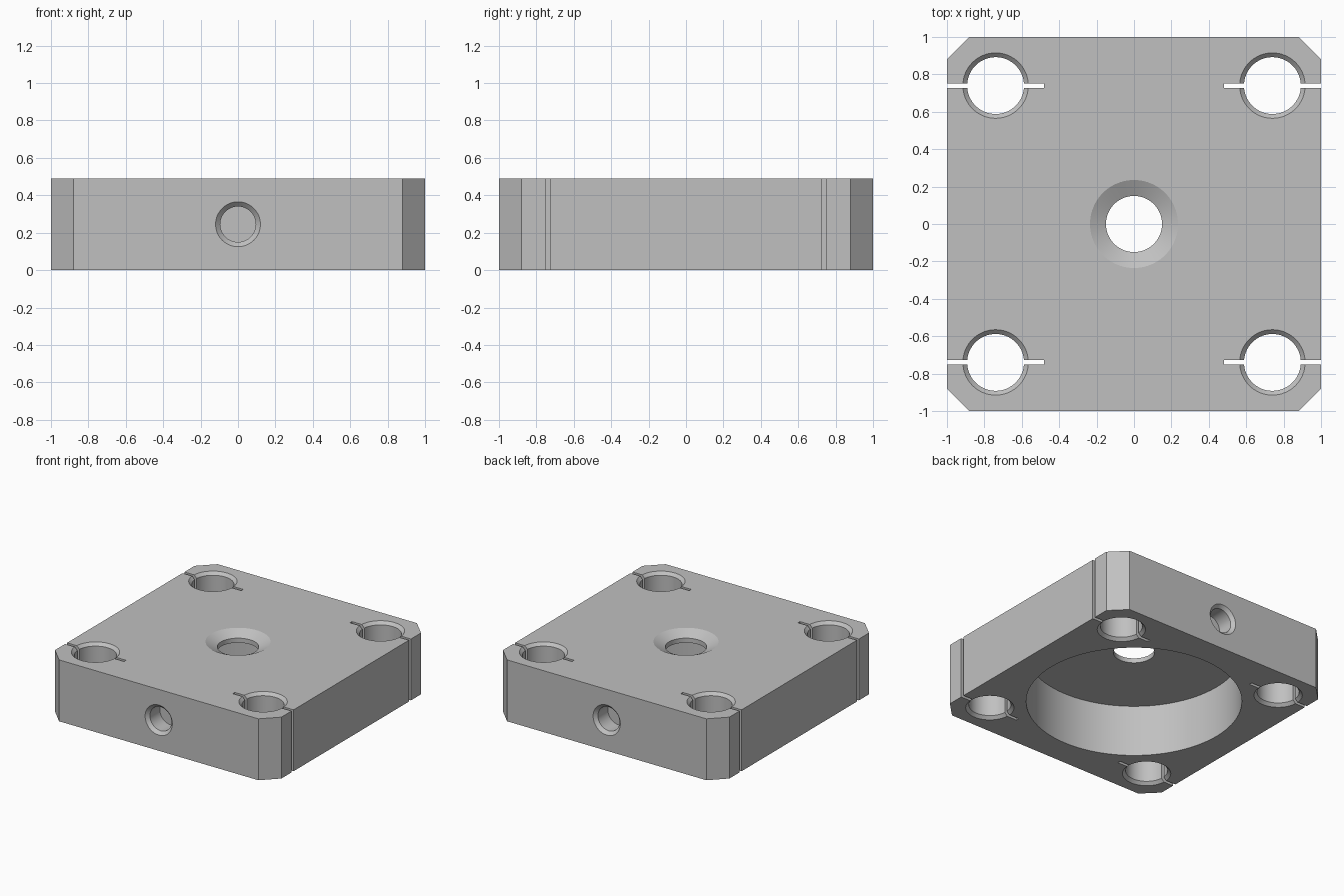
import bpy
import bmesh
from math import pi
from mathutils import Matrix, Vector

HEIGHT = 0.49
CORNER = 0.12          # size of the cut-off corners
HOLE = 0.74            # corner hole offset from the middle
EPS = 0.02             # overshoot of the cutters

default = bpy.data.objects.get("Cube")
if default:
    bpy.data.objects.remove(default, do_unlink=True)

# Single metal colour
metal = bpy.data.materials.new("grey_metal")
metal.use_nodes = True
grey = (0.53, 0.53, 0.53, 1)
metal.diffuse_color = grey
metal.node_tree.nodes["Principled BSDF"].inputs["Base Color"].default_value = grey


def to_object(name, bm):
    bmesh.ops.recalc_face_normals(bm, faces=bm.faces[:])
    mesh = bpy.data.meshes.new(name)
    bm.to_mesh(mesh)
    bm.free()
    mesh.materials.append(metal)
    obj = bpy.data.objects.new(name, mesh)
    bpy.context.collection.objects.link(obj)
    return obj


def lathe(name, profile, matrix, steps=64):
    """Revolve (radius, height) points about z, then place the result."""
    bm = bmesh.new()
    verts = [bm.verts.new((r, 0, z)) for r, z in profile]
    edges = [bm.edges.new(pair) for pair in zip(verts, verts[1:])]
    bmesh.ops.spin(bm, geom=verts + edges, cent=(0, 0, 0), axis=(0, 0, 1),
                   angle=2 * pi, steps=steps)
    bmesh.ops.remove_doubles(bm, verts=bm.verts[:], dist=1e-5)
    bm.transform(matrix)
    return to_object(name, bm)


def box(name, low, high):
    low, high = Vector(low), Vector(high)
    bm = bmesh.new()
    size = Matrix.Diagonal((high - low).to_4d())
    bmesh.ops.create_cube(bm, size=1, matrix=Matrix.Translation((low + high) / 2) @ size)
    return to_object(name, bm)


# Block with cut-off vertical corners
block = box("mounting_block", (-1, -1, 0), (1, 1, HEIGHT))
bm = bmesh.new()
bm.from_mesh(block.data)
upright = [e for e in bm.edges if abs(e.verts[0].co.z - e.verts[1].co.z) > 0.1]
bmesh.ops.bevel(bm, geom=upright, offset=CORNER, segments=1, affect='EDGES')
bm.to_mesh(block.data)
bm.free()

# Round cavity underneath, with the countersunk centre hole above it
cutters = [lathe("cavity_cutter", [
    (0, -EPS), (0.78, -EPS), (0.78, 0.41), (0.15, 0.41),
    (0.15, 0.447), (0.255, HEIGHT + 0.01), (0, HEIGHT + 0.01)], Matrix(), 96)]

# Corner holes, chamfered at both ends, with a clamping slot through each
through = [(0, -EPS), (0.195, -EPS), (0.152, 0.023), (0.152, HEIGHT - 0.023),
           (0.195, HEIGHT + EPS), (0, HEIGHT + EPS)]
for sx in (-1, 1):
    for sy in (-1, 1):
        place = Matrix.Translation((sx * HOLE, sy * HOLE, 0))
        cutters.append(lathe("corner_hole_cutter", through, place))
        x = sorted((sx * 0.48, sx * (1 + EPS)))
        y = sy * HOLE
        cutters.append(box("slot_cutter", (x[0], y - 0.0125, -0.05),
                           (x[1], y + 0.0125, HEIGHT + 0.05)))

# Blind chamfered holes in the front and back faces
blind = [(0, -0.15), (0.095, -0.15), (0.095, -0.025), (0.14, EPS), (0, EPS)]
for side in (-1, 1):
    place = Matrix.Translation((0, side, HEIGHT / 2)) @ Matrix.Rotation(-side * pi / 2, 4, 'X')
    cutters.append(lathe("side_hole_cutter", blind, place))

# Cut everything out of the block
bpy.ops.object.select_all(action='DESELECT')
bpy.context.view_layer.objects.active = block
block.select_set(True)
for cutter in cutters:
    mod = block.modifiers.new("cut", 'BOOLEAN')
    mod.operation = 'DIFFERENCE'
    mod.solver = 'EXACT'
    mod.object = cutter
    bpy.ops.object.modifier_apply(modifier=mod.name)
    bpy.data.objects.remove(cutter, do_unlink=True)

bpy.ops.object.shade_smooth_by_angle(angle=pi / 9)
